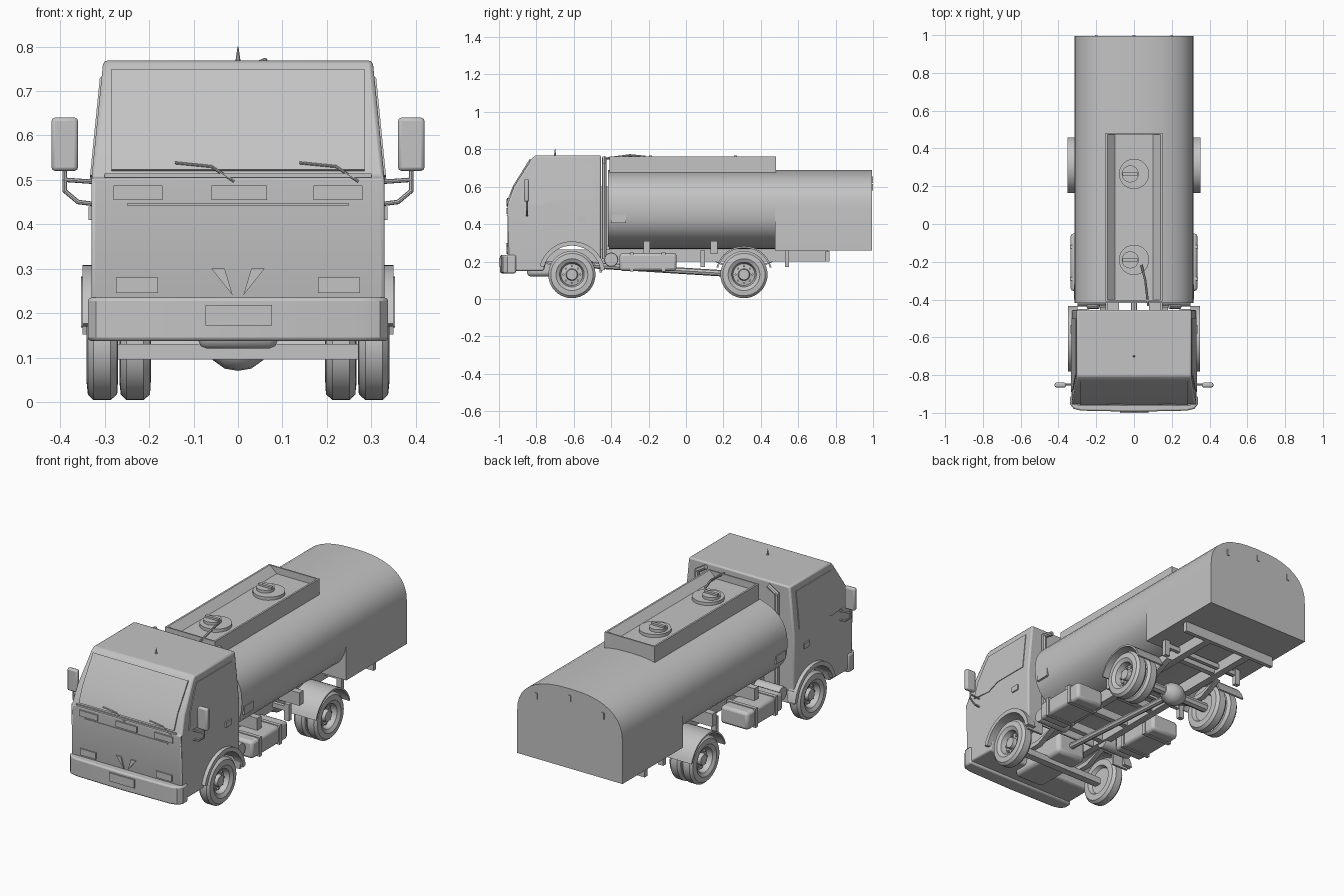
import bpy, bmesh, math
from mathutils import Matrix, Vector

cube = bpy.data.objects.get("Cube")
if cube:
    bpy.data.objects.remove(cube)

grey = bpy.data.materials.new("plain_grey")
grey.use_nodes = True
grey.diffuse_color = (0.55, 0.55, 0.55, 1)
grey.node_tree.nodes["Principled BSDF"].inputs["Base Color"].default_value = (0.55, 0.55, 0.55, 1)
made = []


def finish(name, bm, mirror=False, bevel=0):
    bmesh.ops.recalc_face_normals(bm, faces=bm.faces)
    me = bpy.data.meshes.new(name)
    bm.to_mesh(me)
    bm.free()
    ob = bpy.data.objects.new(name, me)
    bpy.context.collection.objects.link(ob)
    me.materials.append(grey)
    if mirror:
        ob.modifiers.new("mirror", "MIRROR").use_mirror_merge = False
    if bevel:
        b = ob.modifiers.new("bevel", "BEVEL")
        b.width, b.segments, b.limit_method = bevel, 2, "ANGLE"
        b.angle_limit = math.radians(40)
    made.append(ob)
    return ob


def place(axis, t, p):
    return {"x": (t, p[0], p[1]), "y": (p[0], t, p[1]), "z": (p[0], p[1], t)}[axis]


def prism_mesh(pts, axis, lo, hi):
    bm = bmesh.new()
    a, b = [[bm.verts.new(place(axis, t, p)) for p in pts] for t in (lo, hi)]
    bm.faces.new(a)
    bm.faces.new(b)
    n = len(pts)
    for i in range(n):
        bm.faces.new((a[i], a[(i + 1) % n], b[(i + 1) % n], b[i]))
    return bm


def prism(name, pts, axis, lo, hi, mirror=False, bevel=0):
    return finish(name, prism_mesh(pts, axis, lo, hi), mirror, bevel)


def box(name, x, y, z, mirror=False, bevel=0):
    return prism(name, [(x[0], y[0]), (x[1], y[0]), (x[1], y[1]), (x[0], y[1])],
                 "z", z[0], z[1], mirror, bevel)


def lathe(name, profile, y, z, mirror=False, shift=0, steps=32):
    # profile of (radius, x) turned about a sideways axle
    bm = bmesh.new()
    vs = [bm.verts.new((x + shift, y, z + r)) for r, x in profile]
    es = [bm.edges.new(e) for e in zip(vs, vs[1:])]
    bmesh.ops.spin(bm, geom=vs + es, cent=(0, y, z), axis=(1, 0, 0),
                   angle=math.tau, steps=steps, use_merge=True)
    bmesh.ops.remove_doubles(bm, verts=bm.verts, dist=0.0001)
    return finish(name, bm, mirror)


def disc(name, x, y, z0, z1, r):
    ring = [(x + r * math.cos(math.tau * i / 24), y + r * math.sin(math.tau * i / 24)) for i in range(24)]
    return prism(name, ring, "z", z0, z1)


def tube(name, pts, r, mirror=False):
    bm = bmesh.new()
    for p, q in zip(pts, pts[1:]):
        p, q = Vector(p), Vector(q)
        rot = (q - p).to_track_quat("Z", "Y").to_matrix().to_4x4()
        bmesh.ops.create_cone(bm, cap_ends=True, segments=8, radius1=r, radius2=r,
                              depth=(q - p).length + r, matrix=Matrix.Translation((p + q) / 2) @ rot)
    return finish(name, bm, mirror)


def arc(y, z, r, a0, a1, n=16):
    return [(y + r * math.cos(math.radians(a0 + (a1 - a0) * i / n)),
             z + r * math.sin(math.radians(a0 + (a1 - a0) * i / n))) for i in range(n + 1)]


FRONT, REAR, AXLE = -0.61, 0.31, 0.13


def cab_x(z):
    return 0.33 - max(0, z - 0.5) * 0.1


# Cab body with wheel arch, narrowing above the waistline
cab = [(-0.455, 0.2)] + arc(FRONT, AXLE, 0.155, 27, 153) + [
    (-0.76, 0.15), (-0.93, 0.15), (-0.955, 0.24), (-0.955, 0.505),
    (-0.92, 0.6), (-0.825, 0.75), (-0.805, 0.768), (-0.455, 0.768)]
bm = prism_mesh(cab, "x", -0.33, 0.33)
bmesh.ops.bisect_plane(bm, geom=bm.verts[:] + bm.edges[:] + bm.faces[:],
                       plane_co=(0, 0, 0.505), plane_no=(0, 0, 1))
for v in bm.verts:
    v.co.x *= cab_x(v.co.z) / 0.33
finish("cab", bm, bevel=0.012)

# Windscreen and door windows as thin plates
prism("windscreen", [(-0.95, 0.52), (-0.92, 0.6), (-0.829, 0.745), (-0.835, 0.749),
                     (-0.926, 0.603), (-0.957, 0.523)], "x", -0.285, 0.285)
pane = [(-0.89, 0.51), (-0.87, 0.6), (-0.8, 0.73), (-0.5, 0.73), (-0.5, 0.53), (-0.7, 0.53), (-0.77, 0.5)]
bm = prism_mesh(pane, "x", -0.004, 0.004)
for v in bm.verts:
    v.co.x += cab_x(v.co.z)
finish("door_window", bm, True)
box("door_handle", (0.328, 0.337), (-0.58, -0.535), (0.41, 0.44), True)
prism("wheel_arch_trim", arc(FRONT, AXLE, 0.155, 8, 165) + arc(FRONT, AXLE, 0.178, 165, 8),
      "x", 0.3, 0.35, True)
box("cab_mud_flap", (0.24, 0.335), (-0.462, -0.45), (0.14, 0.21), True)

# Cab front trim
box("waist_line", (-0.25, 0.25), (-0.959, -0.953), (0.442, 0.447))
box("windscreen_sill", (-0.3, 0.3), (-0.96, -0.945), (0.505, 0.514))
box("side_vent", (0.17, 0.28), (-0.961, -0.953), (0.455, 0.487), True)
box("centre_vent", (-0.06, 0.065), (-0.961, -0.953), (0.455, 0.487))
box("headlight", (0.18, 0.275), (-0.961, -0.953), (0.245, 0.28), True)
prism("grille_wedge", [(0.012, 0.24), (0.03, 0.3), (0.06, 0.3)], "y", -0.961, -0.953, True)
for x in (-0.01, 0.27):
    tube("wiper", [(x, -0.958, 0.497), (x - 0.05, -0.957, 0.53), (x - 0.13, -0.954, 0.538)], 0.003)

# Bumper and number plate
bumper = [(0.338, -0.91), (0.338, -0.955), (0.32, -0.978), (0.28, -0.988), (0, -0.994)]
bumper += [(-x, y) for x, y in bumper[-2::-1]]
prism("bumper", bumper, "z", 0.137, 0.235, bevel=0.008)
box("number_plate", (-0.073, 0.077), (-1.0, -0.99), (0.172, 0.218))

# Mirrors on bent arms
prism("mirror", [(0.36, 0.52), (0.42, 0.52), (0.42, 0.64), (0.36, 0.64)], "y", -0.865, -0.84, True, 0.008)
tube("mirror_arm", [(0.32, -0.85, 0.445), (0.36, -0.85, 0.45), (0.39, -0.85, 0.475), (0.39, -0.85, 0.6)], 0.005, True)
tube("mirror_brace", [(0.32, -0.85, 0.495), (0.39, -0.85, 0.5)], 0.005, True)
bm = bmesh.new()
bmesh.ops.create_cone(bm, cap_ends=True, segments=8, radius1=0.006, radius2=0.001, depth=0.035,
                      matrix=Matrix.Translation((0, -0.7, 0.783)))
finish("aerial", bm)

# Tank: rounded barrel, then a rear body with straight skirts
def section(a):
    c, s = math.cos(a), math.sin(a)
    return (math.copysign(abs(c) ** 0.8, c) * 0.316, 0.479 + math.copysign(abs(s) ** 0.8, s) * 0.211)


barrel = [section(math.tau * i / 40) for i in range(40)]
prism("tank_barrel", barrel, "y", -0.418, 0.475)
prism("tank_rear_body", barrel[:21] + [(-0.316, 0.258), (0.316, 0.258)], "y", 0.475, 0.995)
for x, z in ((-0.2, 0.6), (0, 0.64), (0.2, 0.6)):
    box("rear_hook", (x - 0.007, x + 0.007), (0.99, 1.0), (z - 0.02, z + 0.015))
box("side_hatch", (0.3, 0.318), (-0.4, -0.32), (0.405, 0.45), True)

# Walkway trough with two hatches
wall = [(0.15, 0.66), (0.15, 0.762), (0.14, 0.762), (0.1, 0.725), (0, 0.725)]
prism("walkway", wall + [(-x, z) for x, z in wall[-2::-1]], "y", -0.41, 0.482)
for y in (-0.41, 0.474):
    box("walkway_end", (-0.15, 0.15), (y, y + 0.008), (0.66, 0.762))
for y in (-0.19, 0.265):
    disc("hatch_rim", 0, y, 0.72, 0.742, 0.08)
    disc("hatch_lid", -0.02, y, 0.74, 0.757, 0.045)
    box("hatch_latch", (-0.06, 0.02), (y - 0.008, y + 0.008), (0.75, 0.767))
tube("hose", [(0.04, -0.22, 0.76), (0.06, -0.3, 0.768), (0.075, -0.43, 0.75)], 0.006)

# Pipes between cab and tank
for x in (-0.24, 0.24):
    tube("riser_pipe", [(x, -0.437, 0.22), (x, -0.437, 0.72), (x * 0.8, -0.437, 0.75)], 0.012)
box("tank_front_mount", (0.08, 0.14), (-0.46, -0.41), (0.24, 0.6), True)
lathe("air_cylinder", [(0, 0.12), (0.035, 0.12), (0.038, 0.13), (0.038, 0.29), (0.035, 0.3), (0, 0.3)],
      -0.4, 0.21, True, steps=20)

# Chassis
box("chassis_rail", (0.11, 0.15), (-0.9, 0.76), (0.2, 0.265), True)
for y in (-0.85, -0.4, -0.2, 0.0, 0.15, 0.5):
    box("cross_member", (-0.13, 0.13), (y - 0.015, y + 0.015), (0.205, 0.25))
box("rear_bar", (-0.29, 0.29), (0.745, 0.768), (0.2, 0.255))
for y in (-0.21, 0.15):
    box("tank_bracket", (0.14, 0.275), (y - 0.018, y + 0.018), (0.24, 0.31), True)
for y in (0.09, 0.54):
    box("frame_bracket", (0.22, 0.25), (y - 0.012, y + 0.012), (0.17, 0.26), True)
    box("bracket_beam", (-0.24, 0.24), (y - 0.01, y + 0.01), (0.22, 0.245))
box("fuel_box", (0.17, 0.335), (-0.355, -0.05), (0.15, 0.245), True, 0.015)
for y in (-0.29, -0.12):
    box("fuel_box_strap", (0.165, 0.34), (y - 0.01, y + 0.01), (0.146, 0.249), True)
box("engine", (-0.09, 0.09), (-0.85, -0.5), (0.12, 0.24), False, 0.02)

# Axles, springs and drive shaft
box("front_axle", (-0.27, 0.27), (FRONT - 0.02, FRONT + 0.02), (0.095, 0.13))
tube("rear_axle", [(-0.28, REAR, AXLE), (0.28, REAR, AXLE)], 0.025)
lathe("differential", [(0, -0.07), (0.03, -0.065), (0.055, -0.03), (0.06, 0), (0.055, 0.03), (0.03, 0.065), (0, 0.07)],
      REAR, AXLE, steps=20)
tube("drive_shaft", [(0, -0.5, 0.18), (0, REAR, AXLE)], 0.017)
for y in (FRONT, REAR):
    prism("leaf_spring", [(y - 0.17, 0.205), (y - 0.05, 0.15), (y + 0.05, 0.15), (y + 0.17, 0.205),
                          (y + 0.05, 0.175), (y - 0.05, 0.175)], "x", 0.15, 0.18, True)

# Wheels: single at the front, twin at the rear
tyre = [(0, 0.325), (0.028, 0.325), (0.032, 0.305), (0.058, 0.3), (0.066, 0.33), (0.076, 0.336),
        (0.085, 0.341), (0.113, 0.338), (0.126, 0.325), (0.126, 0.287), (0.113, 0.272),
        (0.08, 0.27), (0.07, 0.29), (0, 0.292)]
for name, y, shift in (("front_wheel", FRONT, 0), ("rear_outer_wheel", REAR, 0), ("rear_inner_wheel", REAR, -0.074)):
    lathe(name, tyre, y, AXLE, True, shift, 40)
for y in (FRONT, REAR):
    bm = bmesh.new()
    for i in range(8):
        a = math.tau * i / 8
        spot = Matrix.Translation((0.305, y + 0.045 * math.cos(a), AXLE + 0.045 * math.sin(a)))
        bmesh.ops.create_cone(bm, cap_ends=True, segments=6, radius1=0.006, radius2=0.006, depth=0.014,
                              matrix=spot @ Matrix.Rotation(math.pi / 2, 4, "Y"))
    finish("wheel_bolts", bm, True)

# Rear mudguards
prism("rear_mudguard", arc(REAR, AXLE, 0.143, 15, 165) + arc(REAR, AXLE, 0.152, 165, 15), "x", 0.19, 0.353, True)

# Smooth shading with sharp corners kept
bpy.ops.object.select_all(action="DESELECT")
for ob in made:
    ob.select_set(True)
bpy.context.view_layer.objects.active = made[0]
bpy.ops.object.shade_smooth_by_angle(angle=math.radians(35))
